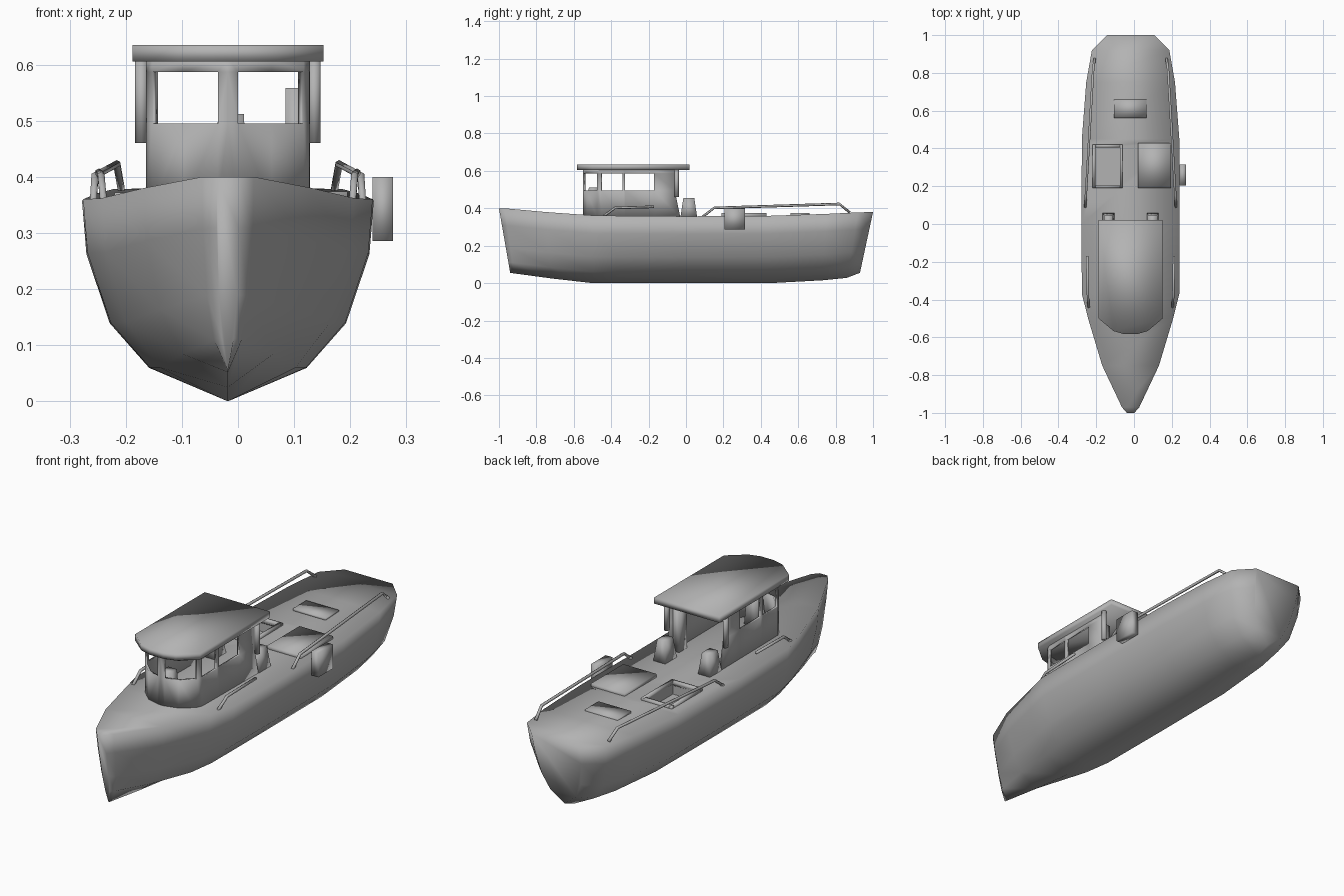
import bpy, bmesh, math
from mathutils import Vector

cube = bpy.data.objects.get("Cube")
if cube:
    bpy.data.objects.remove(cube)

CX = -0.018  # centreline of the boat

grey = bpy.data.materials.new("plain_grey")
grey.use_nodes = True
grey.diffuse_color = (0.45, 0.45, 0.45, 1)
grey.node_tree.nodes["Principled BSDF"].inputs["Base Color"].default_value = (0.45, 0.45, 0.45, 1)


def finish(name, bm, smooth=True):
    bmesh.ops.remove_doubles(bm, verts=bm.verts, dist=0.0001)
    bmesh.ops.recalc_face_normals(bm, faces=bm.faces)
    for f in bm.faces:
        f.smooth = smooth
    mesh = bpy.data.meshes.new(name)
    bm.to_mesh(mesh)
    bm.free()
    mesh.materials.append(grey)
    ob = bpy.data.objects.new(name, mesh)
    bpy.context.collection.objects.link(ob)
    return ob


def box(name, x, y, z, taper=1.0, smooth=True):
    """Box between (min, max) pairs; taper shrinks the top."""
    bm = bmesh.new()
    bmesh.ops.create_cube(bm, size=1)
    for v in bm.verts:
        k = taper if v.co.z > 0 else 1
        v.co = Vector([(a + b) / 2 + c * (b - a) * s
                       for (a, b), c, s in zip((x, y, z), v.co, (k, k, 1))])
    return finish(name, bm, smooth)


def prism(name, outline, z0, z1):
    bm = bmesh.new()
    face = bm.faces.new([bm.verts.new((x, y, z0)) for x, y in outline])
    ext = bmesh.ops.extrude_face_region(bm, geom=[face])
    bmesh.ops.translate(bm, vec=(0, 0, z1 - z0),
                        verts=[g for g in ext["geom"] if isinstance(g, bmesh.types.BMVert)])
    return finish(name, bm)


def rail(name, points, radius=0.007):
    """Hexagonal bar through the points."""
    bm = bmesh.new()
    pts = [Vector(p) for p in points]
    rings = []
    for i, p in enumerate(pts):
        d = (pts[min(i + 1, len(pts) - 1)] - pts[max(i - 1, 0)]).normalized()
        u = d.cross(Vector((1, 0, 0))).normalized()
        w = d.cross(u)
        rings.append([bm.verts.new(p + radius * (u * math.cos(a) + w * math.sin(a)))
                      for a in [k * math.tau / 6 for k in range(6)]])
    for a, b in zip(rings, rings[1:]):
        for k in range(6):
            bm.faces.new((a[k], a[k - 1], b[k - 1], b[k]))
    bm.faces.new(rings[0])
    bm.faces.new(rings[-1])
    return finish(name, bm)


# Hull: stations of (deck y, keel y, half width, keel z, sheer z)
stations = [
    (-1.0, -0.94, 0.02, 0.055, 0.40), (-0.97, -0.92, 0.046, 0.052, 0.40),
    (-0.75, -0.72, 0.15, 0.025, 0.38), (-0.5, -0.5, 0.225, 0.0, 0.362),
    (-0.37, -0.37, 0.258, 0.0, 0.36), (0.0, 0.0, 0.26, 0.0, 0.357),
    (0.45, 0.45, 0.258, 0.0, 0.36), (0.75, 0.73, 0.235, 0.015, 0.37),
    (0.92, 0.86, 0.205, 0.028, 0.378), (1.0, 0.93, 0.125, 0.055, 0.38)]
section = [(0, 0), (0.54, 0.167), (0.81, 0.39), (0.97, 0.735), (1, 1)]
bm = bmesh.new()
rings = []
for yt, yb, half, keel, sheer in stations:
    def point(side, w, h):
        return bm.verts.new((CX + side * w * half, yb + (yt - yb) * h, keel + (sheer - keel) * h))
    rings.append([point(-1, w, h) for w, h in reversed(section)] + [point(1, w, h) for w, h in section[1:]])
for a, b in zip(rings, rings[1:]):
    for k in range(len(a)):
        bm.faces.new((a[k], a[k - 1], b[k - 1], b[k]))
bm.faces.new(rings[0])
bm.faces.new(rings[-1])
hull = finish("hull", bm)

# Hatch well cut into the deck, with a raised coaming
cutter = box("well_cutter", (-0.205, -0.075), (0.205, 0.405), (0.31, 0.5), smooth=False)
cutter.hide_render = True
cutter.hide_viewport = True
cut = hull.modifiers.new("well", "BOOLEAN")
cut.object = cutter
cut.operation = "DIFFERENCE"
for i, x in enumerate([(-0.22, -0.205), (-0.075, -0.06)]):
    box(f"coaming_side_{i}", x, (0.19, 0.42), (0.35, 0.372))
for i, y in enumerate([(0.19, 0.205), (0.405, 0.42)]):
    box(f"coaming_end_{i}", (-0.22, -0.06), y, (0.35, 0.372))

# Closed hatch lid and small aft plate
box("hatch_lid", (0.02, 0.195), (0.19, 0.43), (0.35, 0.374))
box("aft_plate", (-0.105, 0.065), (0.56, 0.66), (0.36, 0.374))

# Wheelhouse walls: plan points from aft to the centreline, window flags per span
plan = [(0.14, -0.03), (0.14, -0.17), (0.14, -0.325), (0.14, -0.34), (0.14, -0.45),
        (0.13, -0.472), (0.075, -0.525), (0.017, -0.543), (0, -0.545)]
window = [False, True, False, True, False, True, True, False]
levels = [0.35, 0.495, 0.587, 0.61]
bm = bmesh.new()
for side in (1, -1):
    for i, open_span in enumerate(window):
        for r in range(3):
            if open_span and r == 1:
                continue
            quad = []
            for j, z in ((i, levels[r]), (i + 1, levels[r]), (i + 1, levels[r + 1]), (i, levels[r + 1])):
                x, y = plan[j]
                if j == 0 and z > 0.4:
                    y -= 0.03
                quad.append(bm.verts.new((CX + side * x, y, z)))
            bm.faces.new(quad)
walls = finish("wheelhouse_walls", bm)
solid = walls.modifiers.new("thickness", "SOLIDIFY")
solid.thickness = 0.012
solid.offset = 0

# Roof
half_roof = [(0.17, 0.02), (0.17, -0.5), (0.09, -0.567), (0.035, -0.583)]
outline = [(CX + x, y) for x, y in half_roof] + [(CX - x, y) for x, y in reversed(half_roof)]
prism("roof", outline, 0.606, 0.635)

# Helm console and locker inside
box("helm_console", (-0.045, 0.02), (-0.53, -0.46), (0.35, 0.512), 0.7)
box("inside_locker", (0.085, 0.118), (-0.13, -0.07), (0.35, 0.558))

# Aft posts and tapered boxes beside the wheelhouse entrance
for side, tag in ((1, "left"), (-1, "right")):
    x = CX + side * 0.154
    bm = bmesh.new()
    bmesh.ops.create_cone(bm, cap_ends=True, segments=10, radius1=0.012, radius2=0.012, depth=0.15)
    bmesh.ops.translate(bm, verts=bm.verts, vec=(x, -0.05, 0.535))
    finish(f"{tag}_roof_post", bm)
    x = CX + side * 0.117
    box(f"{tag}_entrance_box", (x - 0.032, x + 0.032), (-0.03, 0.06), (0.35, 0.455), 0.65)

    # Handrails
    rail(f"{tag}_aft_rail", [(CX + side * x, y, z) for x, y, z in (
        (0.24, 0.09, 0.355), (0.237, 0.15, 0.402), (0.198, 0.82, 0.423), (0.19, 0.875, 0.378))])
    rail(f"{tag}_forward_rail", [(CX + side * x, y, z) for x, y, z in (
        (0.222, -0.44, 0.358), (0.226, -0.38, 0.402), (0.23, -0.17, 0.408))])

# Fender hanging on one side
box("fender", (0.24, 0.276), (0.205, 0.315), (0.286, 0.4))
